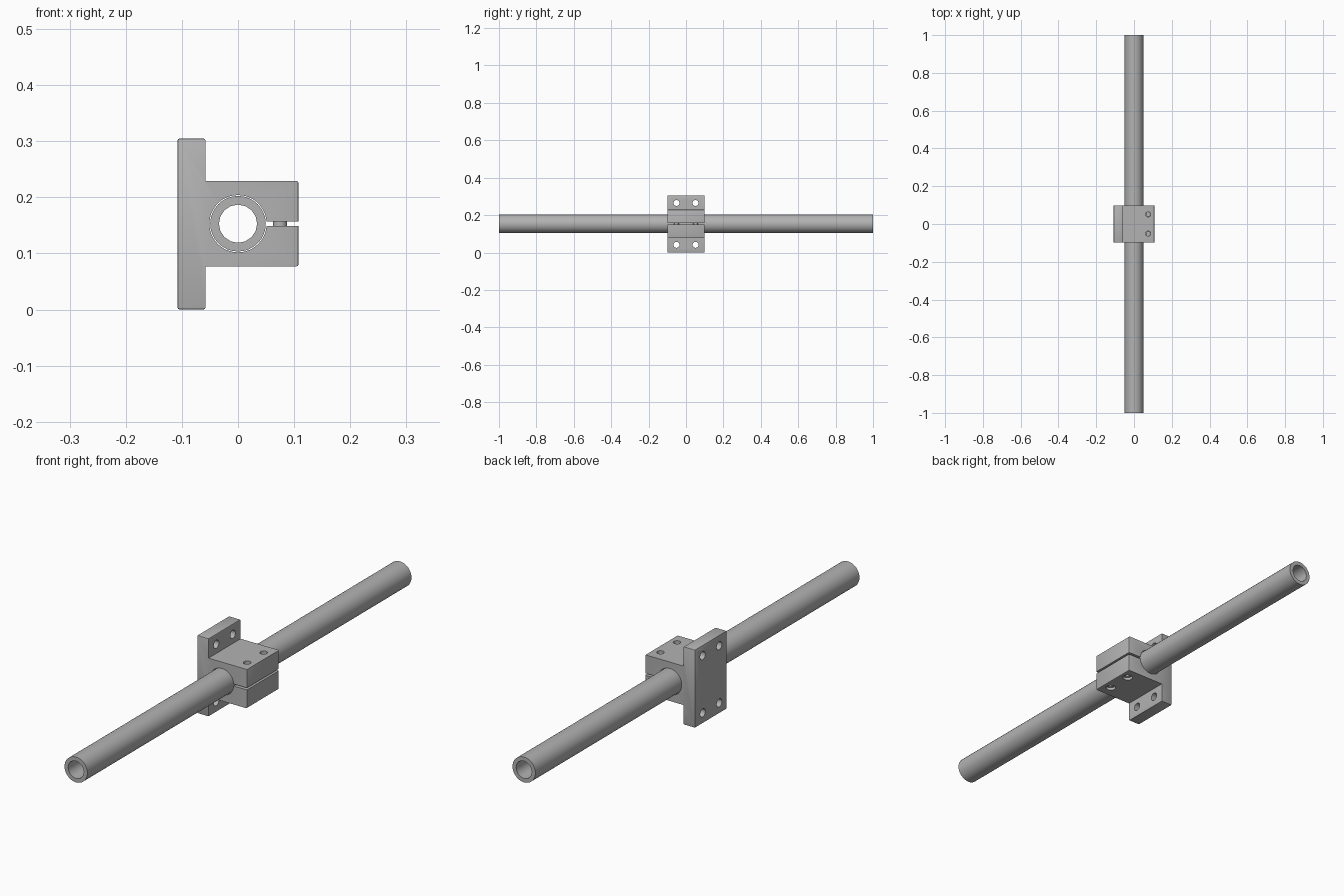
import bpy, bmesh, math
from mathutils import Matrix

cube = bpy.data.objects.get("Cube")
if cube:
    bpy.data.objects.remove(cube, do_unlink=True)

grey = bpy.data.materials.new("metal grey")
grey.use_nodes = True
colour = (0.45, 0.45, 0.45, 1)
grey.diffuse_color = colour
grey.node_tree.nodes["Principled BSDF"].inputs["Base Color"].default_value = colour

MID = 0.153          # height of the pipe axis
HALF = 0.099         # half depth of the clamp
REACH = 0.108        # half width of the clamp
HOLE_Y = 0.051
SCREW_X = 0.075
TURN = {"x": Matrix.Rotation(math.pi / 2, 4, "Y"),
        "y": Matrix.Rotation(math.pi / 2, 4, "X"),
        "z": Matrix.Identity(4)}


def finish(bm, name):
    bmesh.ops.recalc_face_normals(bm, faces=bm.faces)
    mesh = bpy.data.meshes.new(name)
    bm.to_mesh(mesh)
    bm.free()
    mesh.materials.append(grey)
    obj = bpy.data.objects.new(name, mesh)
    bpy.context.collection.objects.link(obj)
    return obj


def smooth(obj):
    bpy.ops.object.select_all(action="DESELECT")
    obj.select_set(True)
    bpy.context.view_layer.objects.active = obj
    bpy.ops.object.shade_smooth_by_angle(angle=math.radians(32))


def cylinder(name, radius, length, centre, axis, sides=20):
    bm = bmesh.new()
    bmesh.ops.create_cone(bm, cap_ends=True, segments=sides, radius1=radius,
                          radius2=radius, depth=length,
                          matrix=Matrix.Translation(centre) @ TURN[axis])
    return finish(bm, name)


def box(name, size, centre):
    bm = bmesh.new()
    bmesh.ops.create_cube(bm, size=1, matrix=Matrix.Translation(centre)
                          @ Matrix.Diagonal((*size, 1)))
    return finish(bm, name)


def cut(obj, cutter):
    mod = obj.modifiers.new("cut", "BOOLEAN")
    mod.operation = "DIFFERENCE"
    mod.solver = "EXACT"
    mod.object = cutter
    bpy.context.view_layer.objects.active = obj
    bpy.ops.object.modifier_apply(modifier=mod.name)
    bpy.data.objects.remove(cutter, do_unlink=True)


# Clamp body: T-shaped profile extruded along the pipe
top, step, plate = 0.305, 0.076, -0.058
outline = [(-REACH, 0), (plate, 0), (plate, MID - step), (REACH, MID - step),
           (REACH, MID + step), (plate, MID + step), (plate, top), (-REACH, top)]
bm = bmesh.new()
face = bm.faces.new([bm.verts.new((x, -HALF, z)) for x, z in outline])
extruded = bmesh.ops.extrude_face_region(bm, geom=[face])["geom"]
bmesh.ops.translate(bm, vec=(0, 2 * HALF, 0),
                    verts=[v for v in extruded if isinstance(v, bmesh.types.BMVert)])


def outer(edge):
    a, b = (v.co for v in edge.verts)
    ends = [abs(a.x - b.x) < 1e-4 and abs(abs(a.x) - REACH) < 1e-4]
    ends += [abs(a.z - h) < 1e-4 and abs(b.z - h) < 1e-4 for h in (0, top)]
    return any(ends)


bmesh.ops.recalc_face_normals(bm, faces=bm.faces)
bmesh.ops.bevel(bm, geom=[e for e in bm.edges if outer(e)], offset=0.004,
                segments=2, profile=0.5, affect="EDGES")
clamp = finish(bm, "clamp_body")

# Bore, clamping slot, mounting holes and screw holes
cut(clamp, cylinder("bore_cutter", 0.051, 0.4, (0, 0, MID), "y", 48))
cut(clamp, box("slot_cutter", (0.1, 0.4, 0.008), (0.095, 0, MID)))
for y in (-HOLE_Y, HOLE_Y):
    for z in (0.041, 0.265):
        cut(clamp, cylinder("mount_cutter", 0.016, 0.1, (-0.083, y, z), "x"))
    cut(clamp, cylinder("screw_cutter", 0.0135, 0.3, (SCREW_X, y, MID), "z"))
    cut(clamp, cylinder("head_cutter", 0.019, 0.06, (SCREW_X, y, MID - step), "z"))
smooth(clamp)

# Clamping screws: shank plus recessed socket head underneath
for side, y in (("front", -HOLE_Y), ("back", HOLE_Y)):
    shank = cylinder(side + "_screw_shank", 0.0125, 0.1, (SCREW_X, y, MID + 0.004), "z")
    smooth(shank)
    head = cylinder(side + "_screw_head", 0.0175, 0.02, (SCREW_X, y, 0.097), "z")
    cut(head, cylinder("socket_cutter", 0.009, 0.02, (SCREW_X, y, 0.087), "z", 6))
    smooth(head)

# Hollow pipe through the clamp
pipe = cylinder("pipe", 0.0495, 2, (0, 0, MID), "y", 32)
cut(pipe, cylinder("pipe_cutter", 0.034, 2.2, (0, 0, MID), "y", 16))
smooth(pipe)
